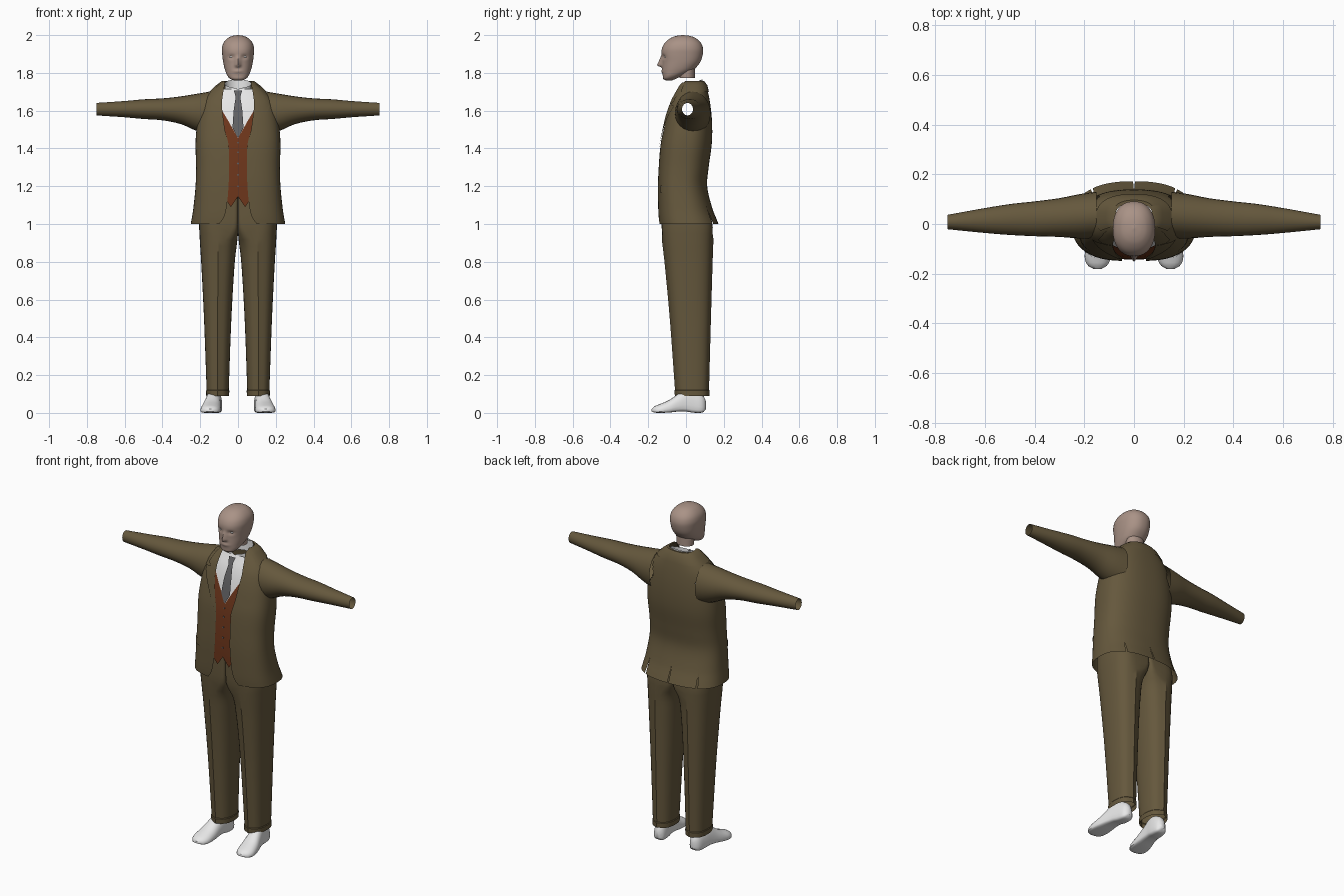
import bpy, bmesh
from math import sin, cos, pi, asin, exp, copysign

if "Cube" in bpy.data.objects:
    bpy.data.objects.remove(bpy.data.objects["Cube"])


def colour(name, r, g, b):
    m = bpy.data.materials.new(name)
    m.diffuse_color = (r, g, b, 1)
    m.use_nodes = True
    m.node_tree.nodes["Principled BSDF"].inputs["Base Color"].default_value = m.diffuse_color
    return m


TWEED = colour("brown_tweed", 0.13, 0.097, 0.046)
SKIN = colour("skin", 0.40, 0.29, 0.24)
WHITE = colour("white", 0.8, 0.8, 0.8)
RUST = colour("rust_wool", 0.155, 0.037, 0.011)
GREY = colour("grey_silk", 0.12, 0.12, 0.125)


def sample(tab, k):
    """Smooth interpolation of table rows keyed by their first value."""
    k = min(max(k, tab[0][0]), tab[-1][0])
    i = 0
    while i < len(tab) - 2 and k > tab[i + 1][0]:
        i += 1
    a, b = tab[i], tab[i + 1]
    p, q = tab[max(i - 1, 0)], tab[min(i + 2, len(tab) - 1)]
    h = b[0] - a[0]
    u = (k - a[0]) / h
    out = []
    for j in range(1, len(a)):
        ma = (b[j] - p[j]) / (b[0] - p[0]) * h
        mb = (q[j] - a[j]) / (q[0] - a[0]) * h
        out.append((2*u**3 - 3*u*u + 1) * a[j] + (u**3 - 2*u*u + u) * ma
                   + (3*u*u - 2*u**3) * b[j] + (u**3 - u*u) * mb)
    return out


def pw(v, n):
    return copysign(abs(v) ** (2 / n), v)


def span(a, b, n):
    return [a + (b - a) * i / n for i in range(n + 1)]


def grid(name, rows, mat, closed=False, caps=False, mirror=True, skip=(), drop=None, angle=40):
    """Skin a list of point rows; skip leaves out columns, drop removes faces by rule."""
    bm = bmesh.new()
    vs = [[bm.verts.new(p) for p in r] for r in rows]
    n = len(rows[0])
    for a, b in zip(vs, vs[1:]):
        for j in range(n if closed else n - 1):
            if j not in skip:
                k = (j + 1) % n
                bm.faces.new((a[j], a[k], b[k], b[j]))
    if caps:
        bm.faces.new(vs[0])
        bm.faces.new(vs[-1])
    bmesh.ops.remove_doubles(bm, verts=bm.verts, dist=0.0002)
    if drop:
        bad = [f for f in bm.faces if drop(f.calc_center_median())]
        bmesh.ops.delete(bm, geom=bad, context='FACES')
    bmesh.ops.recalc_face_normals(bm, faces=bm.faces)
    me = bpy.data.meshes.new(name)
    bm.to_mesh(me)
    bm.free()
    me.materials.append(mat)
    ob = bpy.data.objects.new(name, me)
    bpy.context.collection.objects.link(ob)
    if mirror:
        ob.modifiers.new("mirror", 'MIRROR').merge_threshold = 0.0005
    bpy.ops.object.select_all(action='DESELECT')
    ob.select_set(True)
    bpy.context.view_layer.objects.active = ob
    bpy.ops.object.shade_smooth_by_angle(angle=angle * pi / 180)
    return ob


# Jacket body: z, half width, front y, back y, half opening
JACKET = [(1.00, .25, -.143, .172, .10), (1.03, .245, -.146, .160, .077),
          (1.08, .237, -.148, .140, .062), (1.20, .225, -.149, .112, .05),
          (1.30, .222, -.145, .120, .048), (1.42, .225, -.135, .136, .05),
          (1.50, .22, -.120, .139, .07), (1.58, .207, -.102, .135, .082),
          (1.65, .187, -.078, .126, .085), (1.70, .147, -.053, .116, .08),
          (1.735, .108, -.035, .106, .075), (1.757, .082, -.02, .092, .07)]
NF, NB = 2.9, 2.4


def body(z, t, out=0.0):
    w, yf, yb, _ = sample(JACKET, z)
    n = NF if cos(t) > 0 else NB
    return ((w + out) * pw(sin(t), n), (yf + yb) / 2 - ((yb - yf) / 2 + out) * pw(cos(t), n), z)


def front(x, z, off=0.0):
    """Point on the jacket front at x, z; positive off goes inward."""
    w, yf, yb, _ = sample(JACKET, z)
    c = max(0, 1 - min(1, x / w) ** NF) ** (1 / NF)
    return (x, (yf + yb) / 2 - (yb - yf) / 2 * c + off, z)


VENT = pi - 0.68
rows = []
for z in span(1.0, 1.757, 36):
    w, _, _, o = sample(JACKET, z)
    gap = max(0, 1.09 - z) * 0.30
    ts = span(asin((o / w) ** (NF / 2)), VENT - gap, 20)
    ts += span(VENT + gap, pi - gap * 0.25, 9)
    rows.append([body(z, t) for t in ts])
grid("jacket_body", rows, TWEED, skip=(20,),
     drop=lambda c: c.x > .14 and ((c.y - .035) / .075) ** 2 + ((c.z - 1.59) / .085) ** 2 < 1)

# Sleeves: x, centre y, half depth, centre z, half height
SLEEVE = [(.15, .036, .094, 1.585, .116), (.22, .031, .089, 1.591, .098),
          (.30, .026, .078, 1.602, .074), (.40, .021, .070, 1.607, .058),
          (.50, .018, .062, 1.608, .052), (.60, .014, .050, 1.608, .043),
          (.75, .008, .029, 1.608, .033)]
rows = []
for x in span(.15, .75, 20):
    yc, ry, zc, rz = sample(SLEEVE, x)
    rows.append([(x, yc + ry * cos(t), zc + rz * sin(t)) for t in span(0, 2 * pi, 24)[:-1]])
grid("sleeve", rows, TWEED, closed=True)


def patch(name, rows, off, mat, cols=6, steps=4):
    """Plate following the chest; rows are z, inner x, outer x."""
    zs = [z for a, b in zip(rows, rows[1:]) for z in span(a[0], b[0], steps)[:-1]] + [rows[-1][0]]
    out = []
    for z in zs:
        i = next(i for i in range(len(rows) - 1) if z <= rows[i + 1][0] + 1e-6)
        a, b = rows[i], rows[i + 1]
        u = (z - a[0]) / (b[0] - a[0])
        out.append([front(x, z, off) for x in span(a[1] + (b[1] - a[1]) * u,
                                                   a[2] + (b[2] - a[2]) * u, cols)])
    return grid(name, out, mat)


# Lapels, collar leaves and pocket flaps
patch("lapel", [(1.40, .048, .051), (1.50, .07, .105), (1.60, .083, .158), (1.625, .085, .168),
                (1.632, .085, .130)], -.006, TWEED)
patch("collar_leaf", [(1.634, .085, .128), (1.65, .085, .145), (1.70, .078, .122),
                      (1.75, .068, .086)], -.006, TWEED)
patch("pocket_flap", [(1.165, .155, .205), (1.205, .155, .205)], -.004, TWEED)
rows = [[body(1.70, t, .005) for t in span(1.0, pi, 16)],
        [body(1.735, t, .007) for t in span(1.0, pi, 16)],
        [body(1.757, t, .004) for t in span(1.0, pi, 16)],
        [(x, y, 1.757) for x, y, _ in [body(1.757, t, -.008) for t in span(1.0, pi, 16)]]]
grid("jacket_collar", rows, TWEED)

# Shirt front and collar
patch("shirt_front", [(1.40, 0, .09), (1.60, 0, .105), (1.715, 0, .085)], .012, WHITE)
patch("shirt_collar_point", [(1.625, .05, .053), (1.67, .028, .07), (1.71, .008, .08)], .006, WHITE)
rows = []
for u in span(0, 1, 4):
    rows.append([(.070 * sin(t), .028 - .060 * cos(t),
                  1.69 + u * (.03 + .046 * (1 - cos(t)) / 2)) for t in span(.12, pi, 20)])
grid("shirt_collar", rows, WHITE)

# Waistcoat: columns of x, bottom z, top z
rows = []
for x, lo, hi in [(0, 1.145, 1.455), (.018, 1.118, 1.487), (.038, 1.09, 1.522),
                  (.055, 1.115, 1.552), (.09, 1.14, 1.61)]:
    rows.append([front(x, z, .007) for z in span(lo, hi, 16)])
grid("waistcoat", rows, RUST)
for z in (1.2, 1.26, 1.32, 1.38, 1.43):
    x, y, _ = front(0, z, .006)
    ring = [(.005 * cos(t), .005 * sin(t)) for t in span(0, 2 * pi, 8)[:-1]]
    grid("waistcoat_button", [[(a, y + d, z + b) for a, b in ring] for d in (0, -.004)],
         GREY, closed=True, caps=True, mirror=False)

# Tie
patch("tie_blade", [(1.46, 0, .003), (1.51, 0, .029), (1.60, 0, .023), (1.675, 0, .012)], .001, GREY)
patch("tie_knot", [(1.67, 0, .012), (1.708, 0, .022)], -.005, GREY)

# Trousers: z, inner x, outer x, front y, back y, inner squareness
LEGS = [(.09, .05, .165, -.05, .115, 2.3), (.50, .035, .180, -.080, .126, 2.3),
        (.80, .017, .195, -.108, .135, 2.4), (.91, .004, .202, -.121, .139, 3),
        (.95, 0, .204, -.126, .141, 6), (1.0, 0, .206, -.130, .140, 12),
        (1.15, 0, .195, -.130, .105, 14)]
rows = []
for z in [.09, .1, .118, .122] + span(.15, 1.15, 30):
    xi, xo, yf, yb, n = sample(LEGS, z)
    cuff = .003 if z < .12 else 0
    row = []
    for t in span(0, 2 * pi, 32)[:-1]:
        m = 2.5 if sin(t) > 0 else n
        crease = .006 if abs(sin(t)) < 1e-6 and z < .93 else 0
        row.append(((xi + xo) / 2 + ((xo - xi) / 2 + cuff) * pw(sin(t), m),
                    (yf + yb) / 2 - ((yb - yf) / 2 + cuff + crease) * pw(cos(t), m), z))
    rows.append(row)
grid("trousers", rows, TWEED, closed=True, angle=30)

# Shoes: y, centre x, half width, bottom z, top z
SHOE = [(-.182, .147, .014, .008, .020), (-.17, .147, .036, .002, .033),
        (-.14, .146, .052, 0, .046), (-.09, .141, .052, .002, .068),
        (-.04, .134, .045, .007, .102), (0, .128, .040, .007, .13),
        (.04, .122, .038, .001, .125), (.09, .118, .030, .003, .095), (.106, .117, .012, .02, .06)]
rows = []
for y in span(-.182, .106, 22):
    xc, w, lo, hi = sample(SHOE, y)
    mid = lo + (hi - lo) * .3
    rows.append([(xc + w * pw(cos(t), 2.4 if sin(t) > 0 else 4), y,
                  mid + ((hi - mid) * sin(t) if sin(t) > 0 else (mid - lo) * pw(sin(t), 4)))
                 for t in span(0, 2 * pi, 20)[:-1]])
grid("shoe", rows, WHITE, closed=True, caps=True)

# Head: z, half width, front y, back y
HEAD = [(1.760, .022, -.108, -.075), (1.768, .040, -.120, -.055), (1.785, .056, -.123, -.02),
        (1.81, .067, -.126, .032), (1.83, .073, -.126, .055), (1.86, .079, -.126, .077),
        (1.90, .084, -.130, .089), (1.93, .085, -.127, .09), (1.96, .076, -.111, .078),
        (1.985, .053, -.08, .05), (1.996, .028, -.05, .02), (2.0, .003, -.02, -.014)]


def face(x, z):
    """Sockets, nose and lips pushed into the face front."""
    socket = .010 * exp(-((abs(x) - .034) / .017) ** 2 - ((z - 1.885) / .011) ** 2)
    rise = max(0, min((1.895 - z) / .05, (z - 1.828) / .010, 1))
    nose = .027 * rise * exp(-(x / .012) ** 2)
    lips = .005 * exp(-(x / .024) ** 2 - ((z - 1.808) / .007) ** 2)
    return socket - nose - lips


rows = []
for u in span(0, pi, 52):
    z = 1.88 - .12 * cos(u)
    w, yf, yb = sample(HEAD, z)
    row = []
    for t in span(0, 2 * pi, 64)[:-1]:
        x, y = w * pw(sin(t), 2.25), (yf + yb) / 2 - (yb - yf) / 2 * pw(cos(t), 2.25)
        row.append((x, y + (face(x, z) if cos(t) > 0 else 0), z))
    rows.append(row)
grid("head", rows, SKIN, closed=True, caps=True, mirror=False, angle=60)
grid("neck", [[(w * sin(t), .006 - .041 * cos(t), z) for t in span(0, 2 * pi, 24)[:-1]]
              for z, w in ((1.772, .05), (1.81, .053), (1.85, .055))],
     SKIN, closed=True, caps=True, mirror=False)

# Eyes
rows = []
for u in span(.1, pi - .1, 8):
    rows.append([(.034 + .012 * sin(u) * cos(t), -.108 + .007 * sin(u) * sin(t), 1.885 - .006 * cos(u))
                 for t in span(0, 2 * pi, 12)[:-1]])
grid("eye", rows, WHITE, closed=True, caps=True)
